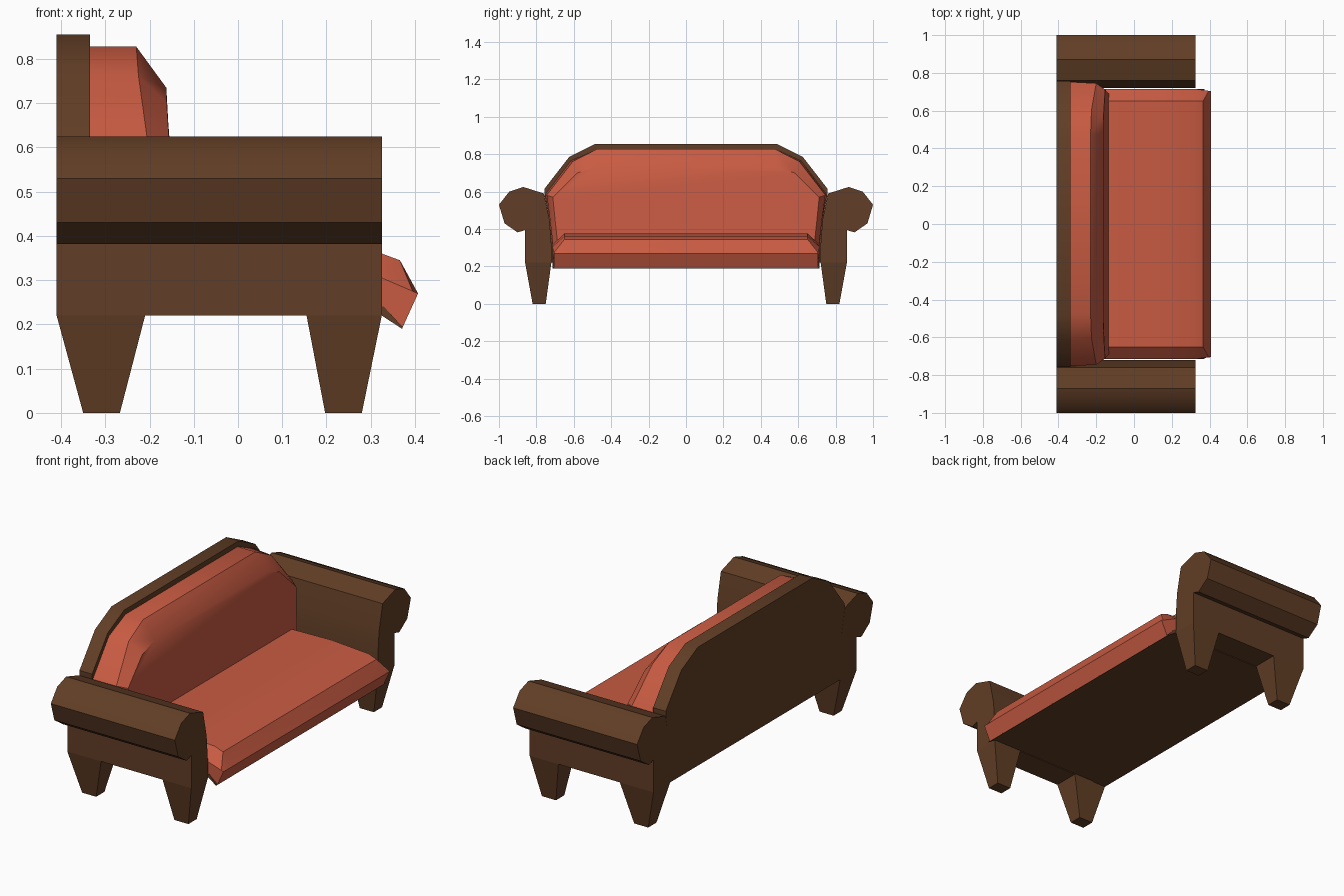
import bpy, bmesh, math

if "Cube" in bpy.data.objects:
    bpy.data.objects.remove(bpy.data.objects["Cube"])


def material(name, rgb):
    m = bpy.data.materials.new(name)
    m.diffuse_color = (*rgb, 1)
    m.use_nodes = True
    m.node_tree.nodes["Principled BSDF"].inputs["Base Color"].default_value = m.diffuse_color
    return m


wood = material("dark_wood", (0.12, 0.048, 0.019))
fabric = material("red_fabric", (0.58, 0.105, 0.055))


def loft(name, rings, mat, smooth=True):
    """Skin closed rings of equal length and cap both ends."""
    bm = bmesh.new()
    vs = [[bm.verts.new(p) for p in r] for r in rings]
    n = len(rings[0])
    for a, b in zip(vs, vs[1:]):
        for i in range(n):
            j = (i + 1) % n
            bm.faces.new((a[i], a[j], b[j], b[i]))
    bm.faces.new(vs[0])
    bm.faces.new(vs[-1])
    bmesh.ops.recalc_face_normals(bm, faces=bm.faces)
    me = bpy.data.meshes.new(name)
    bm.to_mesh(me)
    bm.free()
    me.materials.append(mat)
    ob = bpy.data.objects.new(name, me)
    bpy.context.collection.objects.link(ob)
    if smooth:
        bpy.ops.object.select_all(action='DESELECT')
        ob.select_set(True)
        bpy.context.view_layer.objects.active = ob
        bpy.ops.object.shade_smooth_by_angle(angle=math.radians(35))
    return ob


def mirrored(half):
    """Complete an outline of (x, y, z) points across y = 0."""
    return half + [(x, -y, z) for x, y, z in reversed(half)]


def rect(x0, x1, y0, y1, z):
    return [(x0, y0, z), (x1, y0, z), (x1, y1, z), (x0, y1, z)]


# Scroll arms with tapered legs
X0, X1 = -0.41, 0.325
arm = [(0.72, 0.22), (0.86, 0.22), (0.86, 0.395), (0.90, 0.382), (0.97, 0.43),
       (1.0, 0.53), (0.945, 0.60), (0.87, 0.625), (0.76, 0.59), (0.73, 0.45), (0.72, 0.32)]
legs = {"back_leg": (-0.41, -0.21, -0.35, -0.267),
        "front_leg": (0.155, 0.325, 0.197, 0.28)}
for s, side in ((1, "right"), (-1, "left")):
    loft(f"{side}_arm", [[(x, s * y, z) for y, z in arm] for x in (X0, X1)], wood)
    for leg, (a, b, c, d) in legs.items():
        loft(f"{side}_{leg}", [rect(a, b, s * 0.72, s * 0.86, 0.22),
                               rect(c, d, s * 0.75, s * 0.82, 0)], wood, False)

# Arched back panel
back = [(0.485, 0.855), (0.625, 0.785), (0.757, 0.615), (0.757, 0.58), (0.73, 0.45), (0.72, 0.22)]
loft("back_panel", [mirrored([(x, y, z) for y, z in back]) for x in (X0, -0.335)], wood)

# Seat base, its front lip following the underside of the cushion
base = [(-0.40, 0.22), (0.325, 0.22), (0.371, 0.19), (0.372, 0.194), (0.33, 0.24), (-0.40, 0.24)]
loft("seat_base", [[(x, y, z) for x, z in base] for y in (-0.715, 0.715)], wood, False)

# Seat cushion: rounded top, bevelled sides
under = [(0.407, 0.27), (0.372, 0.193), (0.325, 0.225), (-0.33, 0.225)]
crown = [(-0.33, 0.36), (-0.14, 0.372), (0.1, 0.377), (0.32, 0.362), (0.366, 0.345)]
edge = [(-0.33, 0.30), (-0.14, 0.31), (0.1, 0.315), (0.325, 0.305), (0.395, 0.275)]
seat = []
for y, top in ((-0.715, edge), (-0.65, crown), (0.65, crown), (0.715, edge)):
    ring = []
    for x, z in top + under:
        limit = 0.705 if x > 0.36 else 0.715
        ring.append((x, max(-limit, min(limit, y)), z))
    seat.append(ring)
loft("seat_cushion", seat, fabric)

# Back cushion: arched outline with a sloped upper front
rear = [(0.475, 0.828), (0.615, 0.765), (0.752, 0.585), (0.73, 0.45), (0.712, 0.30)]
rim = [(-0.23, 0.475, 0.828), (-0.225, 0.605, 0.762), (-0.20, 0.745, 0.582),
       (-0.18, 0.727, 0.45), (-0.165, 0.71, 0.30)]
face = [(-0.162, 0.475, 0.735), (-0.161, 0.58, 0.70), (-0.153, 0.712, 0.57),
        (-0.142, 0.70, 0.45), (-0.13, 0.685, 0.31)]
loft("back_cushion", [mirrored([(-0.336, y, z) for y, z in rear]),
                      mirrored(rim), mirrored(face)], fabric)
